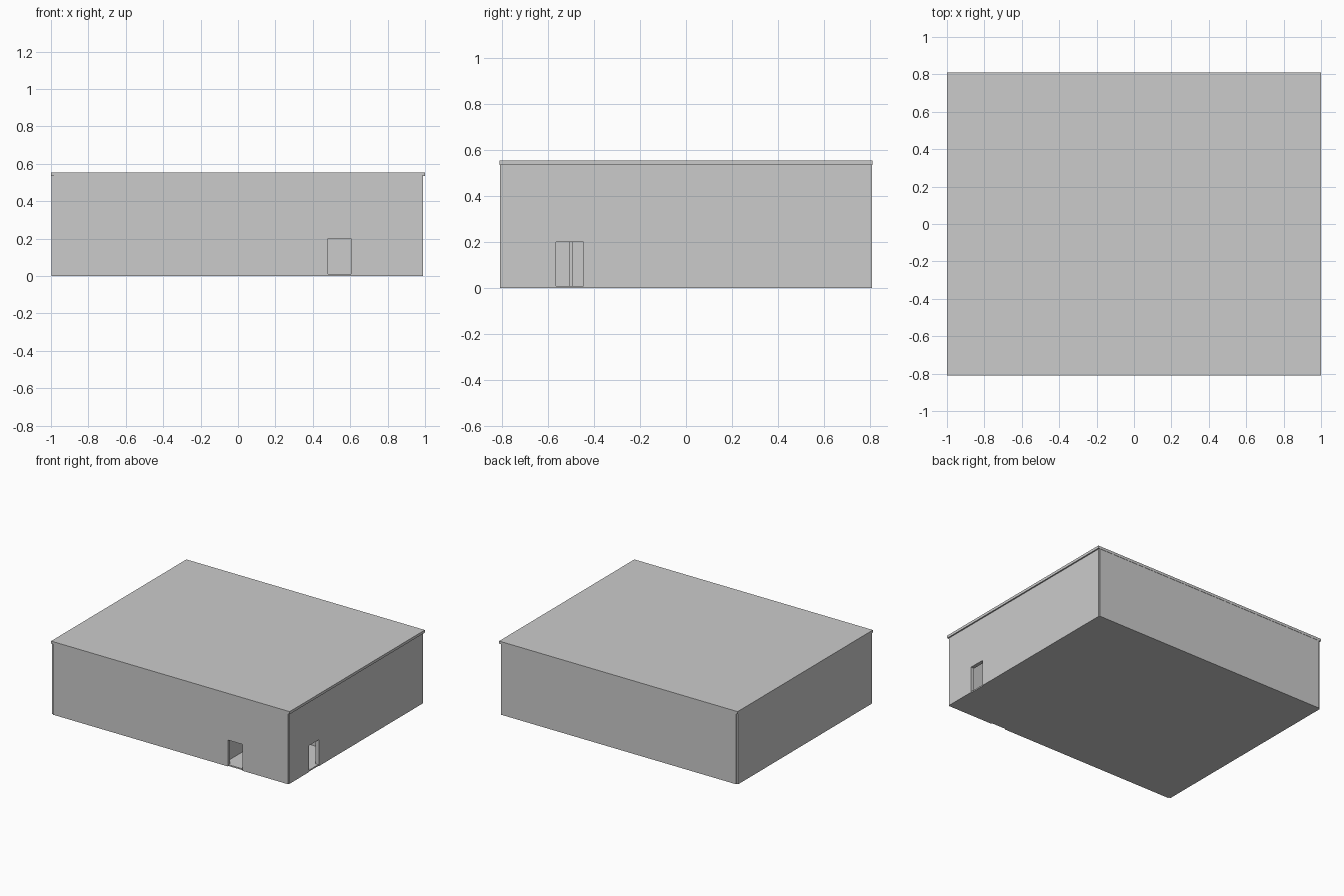
import bpy, bmesh

if "Cube" in bpy.data.objects:
    bpy.data.objects.remove(bpy.data.objects["Cube"])


def box(name, x0, x1, y0, y1, z0, z1):
    bm = bmesh.new()
    bmesh.ops.create_cube(bm, size=1)
    for v in bm.verts:
        v.co = ((x0 + x1) / 2 + v.co.x * (x1 - x0),
                (y0 + y1) / 2 + v.co.y * (y1 - y0),
                (z0 + z1) / 2 + v.co.z * (z1 - z0))
    finish(name, bm)


def finish(name, bm):
    bmesh.ops.recalc_face_normals(bm, faces=bm.faces)
    me = bpy.data.meshes.new(name)
    bm.to_mesh(me)
    bm.free()
    bpy.context.collection.objects.link(bpy.data.objects.new(name, me))


def wall(name, axis, start, end, near, far, doors=(), top=0.54):
    """Upright slab running along an axis, with door notches cut in its outline."""
    outline = [(start, 0)]
    for a, b in doors:
        outline += [(a, 0), (a, 0.2), (b, 0.2), (b, 0)]
    outline += [(end, 0), (end, top), (start, top)]
    bm = bmesh.new()

    def place(s, depth, z):
        return (s, depth, z) if axis == 'x' else (depth, s, z)

    face = bm.faces.new([bm.verts.new(place(s, near, z)) for s, z in outline])
    ext = bmesh.ops.extrude_face_region(bm, geom=[face])
    verts = [g for g in ext['geom'] if isinstance(g, bmesh.types.BMVert)]
    bmesh.ops.translate(bm, verts=verts, vec=place(0, far - near, 0))
    finish(name, bm)


# Slabs
box("floor", -0.985, 0.985, -0.80, 0.80, 0.0, 0.01)
box("roof", -1.0, 1.0, -0.81, 0.81, 0.535, 0.555)

# Outer walls
wall("front_wall", 'x', -0.985, 0.985, -0.808, -0.78, [(0.48, 0.605)])
wall("back_wall", 'x', -0.985, 0.985, 0.78, 0.808)
wall("left_wall", 'y', -0.80, 0.80, -0.998, -0.97)
wall("right_wall", 'y', -0.80, 0.80, 0.962, 0.99, [(-0.565, -0.445)])

# Entrance lobby and front corridor partitions
wall("lobby_side_wall", 'y', -0.79, -0.505, 0.41, 0.44)
wall("corridor_wall", 'x', -0.56, 0.44, -0.535, -0.505, [(0.25, 0.37)])

# Front left room
wall("left_room_side_wall", 'y', -0.79, -0.19, -0.59, -0.56, [(-0.49, -0.37)])
wall("left_room_back_wall", 'x', -0.98, -0.56, -0.22, -0.19)

# Right rooms
wall("right_room_front_wall", 'x', 0.75, 0.97, -0.21, -0.18)
wall("right_room_side_wall", 'y', -0.21, 0.79, 0.75, 0.78, [(0.31, 0.43)])

# Back rooms
wall("back_room_front_wall", 'x', -0.98, 0.76, 0.57, 0.60,
     [(-0.40, -0.28), (0.31, 0.43)])
wall("back_room_divider", 'y', 0.58, 0.79, 0.12, 0.15)
